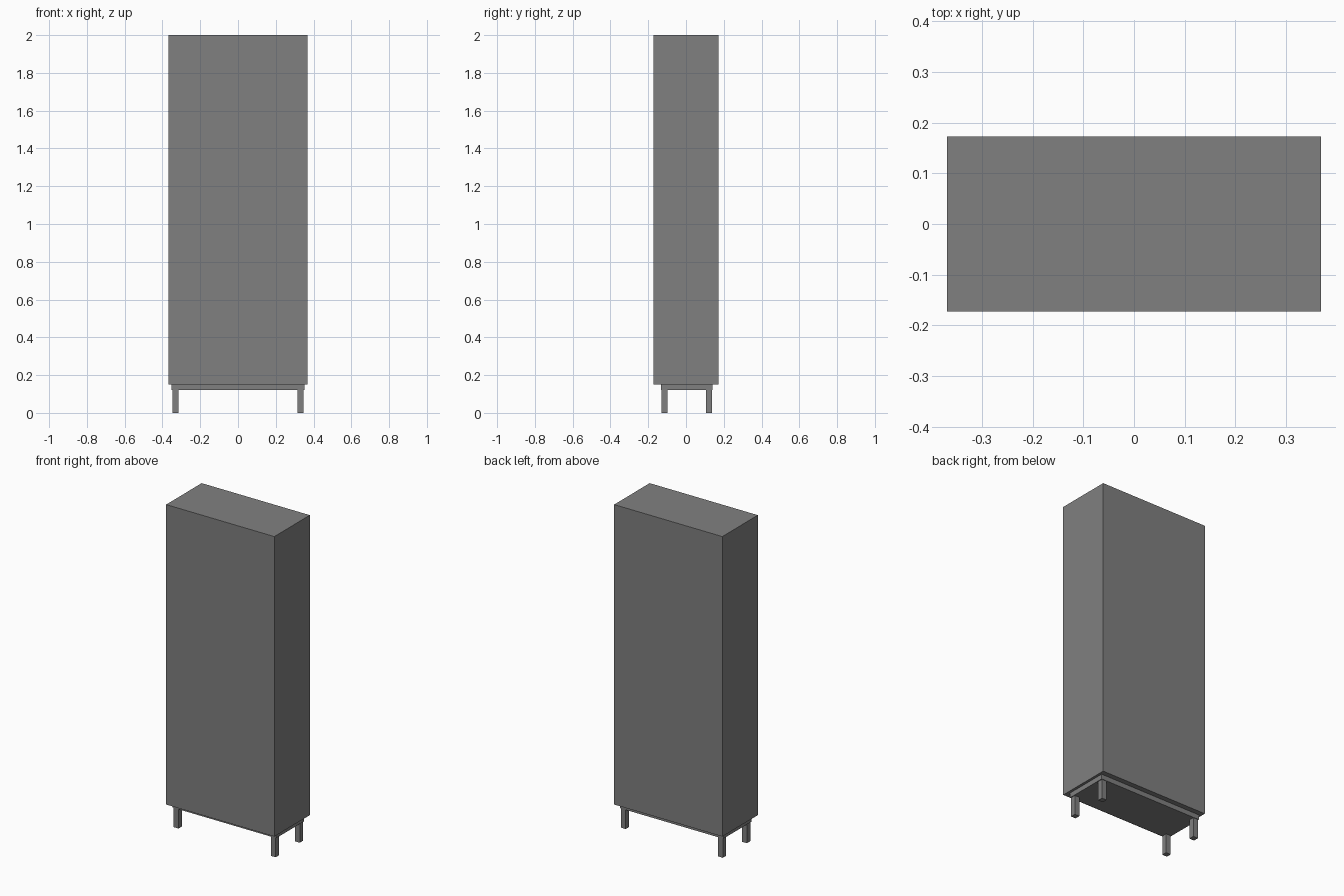
import bpy

if "Cube" in bpy.data.objects:
    bpy.data.objects.remove(bpy.data.objects["Cube"])

# single flat grey
grey = bpy.data.materials.new("mid grey")
grey.diffuse_color = (0.216, 0.216, 0.216, 1.0)
grey.use_nodes = True
grey.node_tree.nodes["Principled BSDF"].inputs["Base Color"].default_value = grey.diffuse_color


def box(name, x0, x1, y0, y1, z0, z1):
    bpy.ops.mesh.primitive_cube_add(
        size=1, location=((x0 + x1) / 2, (y0 + y1) / 2, (z0 + z1) / 2))
    ob = bpy.context.object
    ob.name = name
    ob.scale = (x1 - x0, y1 - y0, z1 - z0)
    bpy.ops.object.transform_apply(location=False, rotation=False, scale=True)
    ob.data.materials.append(grey)
    return ob


# tall cabinet carcass
box("cabinet_body", -0.369, 0.369, -0.173, 0.173, 0.15, 2.0)

# recessed plinth under the body, set slightly towards the back
box("base_plinth", -0.353, 0.353, -0.132, 0.141, 0.12, 0.15)

# four square legs
LEG = 0.033
for side, x in (("left", -0.348), ("right", 0.348 - LEG)):
    for end, y in (("front", -0.130), ("back", 0.138 - LEG)):
        box(f"{end}_{side}_leg", x, x + LEG, y, y + LEG, 0.0, 0.12)
